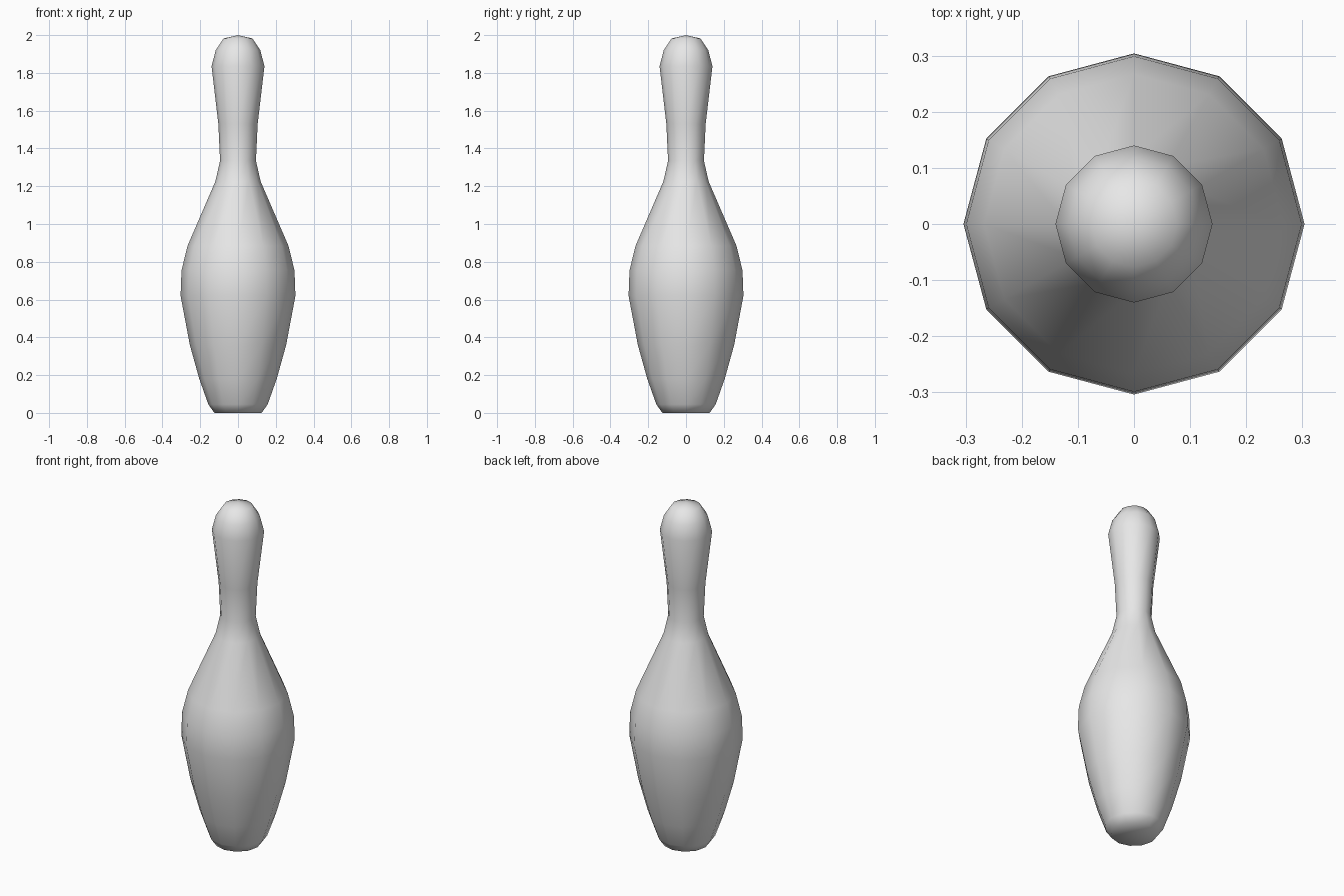
import bpy
import bmesh
from math import tau

cube = bpy.data.objects.get("Cube")
if cube:
    bpy.data.objects.remove(cube, do_unlink=True)

SIDES = 12

# Profile of the pin as (radius, height), from base centre to crown
PROFILE = [
    (0, 0), (0.125, 0), (0.157, 0.045), (0.205, 0.18), (0.255, 0.36),
    (0.304, 0.62), (0.299, 0.755), (0.267, 0.885), (0.12, 1.225),
    (0.095, 1.335), (0.104, 1.53), (0.14, 1.835), (0.118, 1.92),
    (0.077, 1.982), (0, 2),
]

# Plain grey finish
grey = bpy.data.materials.new("plain_grey")
grey.use_nodes = True
colour = (0.8, 0.8, 0.8, 1)
grey.diffuse_color = colour
grey.node_tree.nodes["Principled BSDF"].inputs["Base Color"].default_value = colour

# Turn the profile around the vertical axis
bm = bmesh.new()
points = [bm.verts.new((r, 0, z)) for r, z in PROFILE]
edges = [bm.edges.new(pair) for pair in zip(points, points[1:])]
bmesh.ops.spin(bm, geom=points + edges, cent=(0, 0, 0), axis=(0, 0, 1),
               angle=tau, steps=SIDES, use_duplicate=False)
bmesh.ops.remove_doubles(bm, verts=bm.verts[:], dist=0.0005)
bmesh.ops.recalc_face_normals(bm, faces=bm.faces[:])
for face in bm.faces:
    face.smooth = True

mesh = bpy.data.meshes.new("pin_body")
bm.to_mesh(mesh)
bm.free()
mesh.materials.append(grey)
body = bpy.data.objects.new("pin_body", mesh)
bpy.context.collection.objects.link(body)
